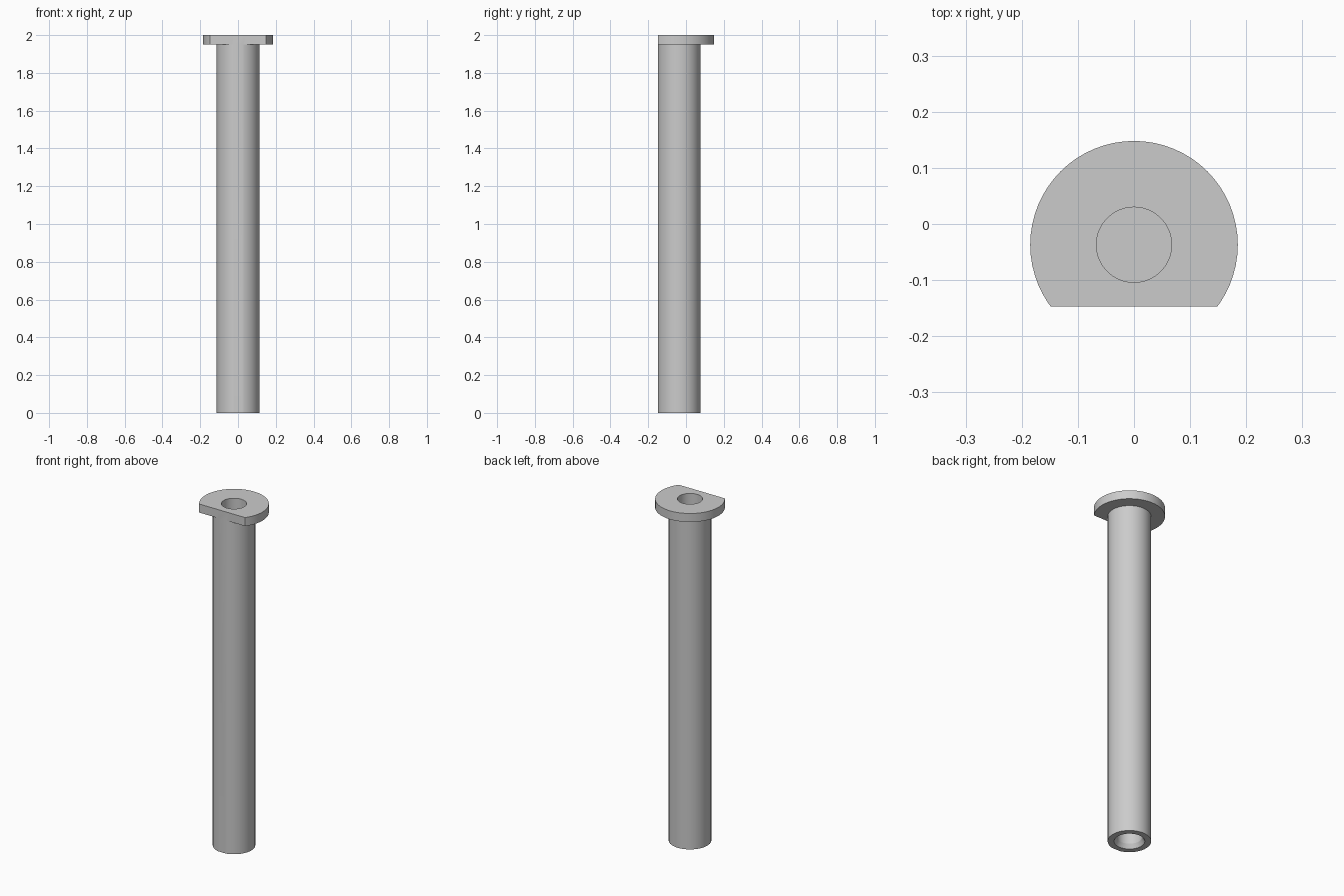
import bpy, bmesh, math

cube = bpy.data.objects.get("Cube")
if cube:
    bpy.data.objects.remove(cube)

AXIS_Y = -0.037    # centre line of the sleeve
FLAT_Y = -0.147    # flat side shared by flange and tube
FLANGE_R, TUBE_R, BORE_R, MOUTH_R = 0.185, 0.113, 0.067, 0.08

steel = bpy.data.materials.new("grey_steel")
steel.use_nodes = True
colour = (0.6, 0.6, 0.6, 1)
steel.diffuse_color = colour
steel.node_tree.nodes["Principled BSDF"].inputs["Base Color"].default_value = colour

# Half section: upper bore, flange, tube, lower bore with chamfered mouth
profile = [(0, 1.05), (BORE_R, 1.05), (BORE_R, 2), (FLANGE_R, 2),
           (FLANGE_R, 1.95), (TUBE_R, 1.95), (TUBE_R, 0), (MOUTH_R, 0),
           (BORE_R, 0.025), (BORE_R, 0.95), (0, 0.95)]

bm = bmesh.new()
verts = [bm.verts.new((r, AXIS_Y, z)) for r, z in profile]
edges = [bm.edges.new(pair) for pair in zip(verts, verts[1:])]
bmesh.ops.spin(bm, geom=verts + edges, cent=(0, AXIS_Y, 0), axis=(0, 0, 1),
               angle=math.tau, steps=64, use_duplicate=False)
bmesh.ops.remove_doubles(bm, verts=bm.verts[:], dist=0.0001)

# Slice off the front and close the flat side
bmesh.ops.bisect_plane(bm, geom=bm.verts[:] + bm.edges[:] + bm.faces[:],
                       plane_co=(0, FLAT_Y, 0), plane_no=(0, -1, 0),
                       clear_outer=True)
rim = [e for e in bm.edges if e.is_boundary]
bmesh.ops.edgeloop_fill(bm, edges=rim)
bmesh.ops.recalc_face_normals(bm, faces=bm.faces[:])

mesh = bpy.data.meshes.new("flanged_sleeve")
bm.to_mesh(mesh)
bm.free()
mesh.materials.append(steel)
sleeve = bpy.data.objects.new("flanged_sleeve", mesh)
bpy.context.collection.objects.link(sleeve)

bpy.ops.object.select_all(action="DESELECT")
sleeve.select_set(True)
bpy.context.view_layer.objects.active = sleeve
bpy.ops.object.shade_smooth_by_angle(angle=math.radians(25))
